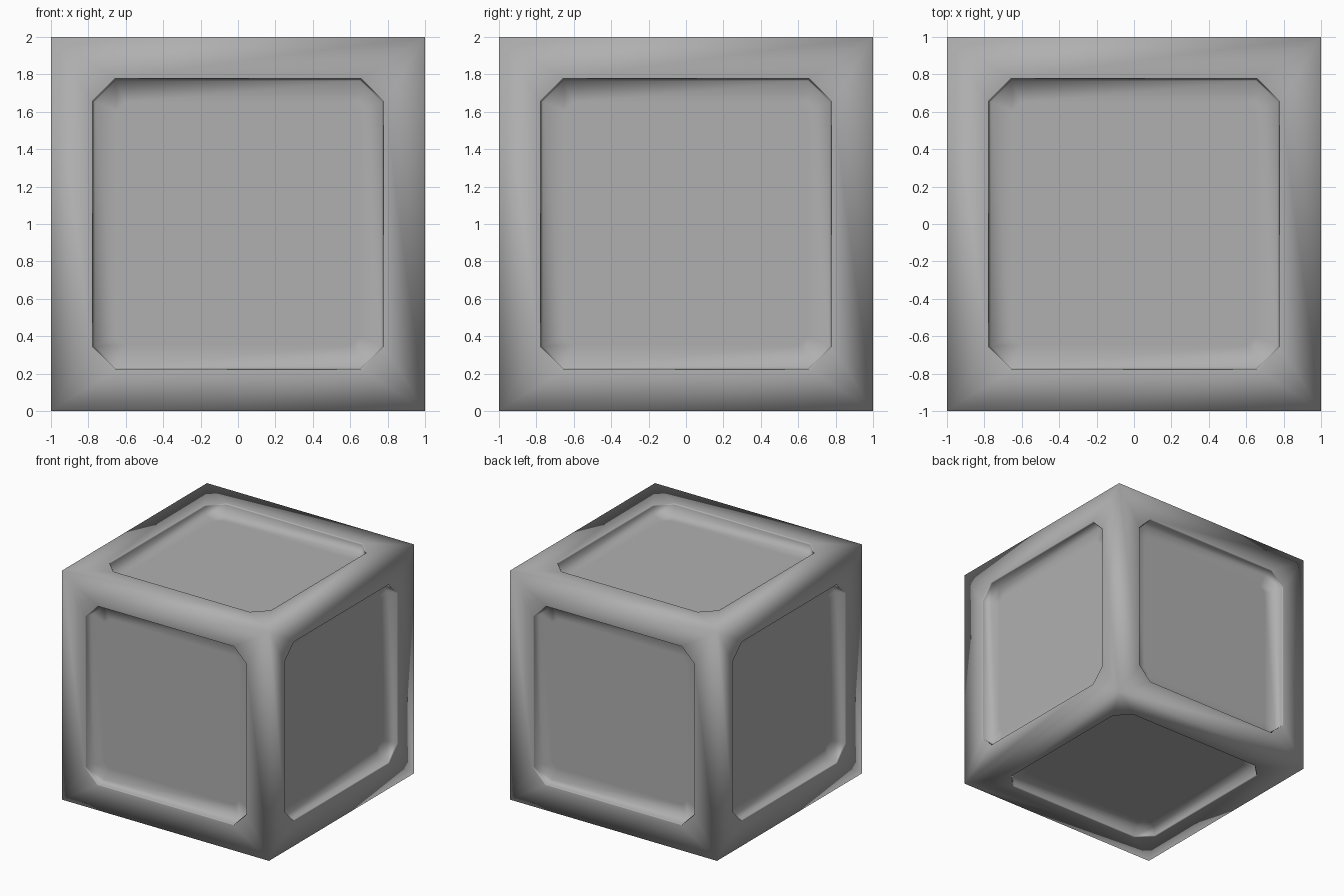
import bpy, bmesh
from math import pi
from mathutils import Matrix, Vector

if "Cube" in bpy.data.objects:
    bpy.data.objects.remove(bpy.data.objects["Cube"])

# Octagon loops of one face: half size, long-side half length, depth
LOOPS = [(0.782, 0.660, 0.0),      # rim of the recess
         (0.776, 0.657, 0.012),    # lip
         (0.766, 0.652, 0.090),    # foot of the wall
         (0.650, 0.604, 0.090)]    # floor border


def octagon(h, s):
    # counter-clockwise from the upper left corner
    return [(-s, h), (-h, s), (-h, -s), (-s, -h),
            (s, -h), (h, -s), (h, s), (s, h)]


def add_panel(bm, rot):
    def put(x, z, depth):
        return bm.verts.new(rot @ Vector((x, -1 + depth, z)))

    corners = [put(x, z, 0) for x, z in ((-1, 1), (-1, -1), (1, -1), (1, 1))]
    rings = [[put(x, z, d) for x, z in octagon(h, s)] for h, s, d in LOOPS]

    def quad(a, b, c, d):
        bm.faces.new((a, b, c))
        bm.faces.new((a, c, d))

    # frame between the square edge and the rim
    rim = rings[0]
    for i in range(4):
        bm.faces.new((rim[2 * i], corners[i], rim[2 * i + 1]))
        quad(corners[i], corners[(i + 1) % 4],
             rim[(2 * i + 2) % 8], rim[2 * i + 1])
    # recess walls and floor border
    for a, b in zip(rings, rings[1:]):
        for i in range(8):
            j = (i + 1) % 8
            quad(a[i], a[j], b[j], b[i])
    # flat floor
    bm.faces.new(rings[-1])


bm = bmesh.new()
for k in range(4):
    add_panel(bm, Matrix.Rotation(k * pi / 2, 3, 'Z'))   # four sides
for sign in (-1, 1):
    add_panel(bm, Matrix.Rotation(sign * pi / 2, 3, 'X'))  # top and bottom

# weld the six faces into one crate standing on the ground
bmesh.ops.remove_doubles(bm, verts=bm.verts, dist=0.0005)
bmesh.ops.translate(bm, verts=bm.verts, vec=(0, 0, 1))
for f in bm.faces:
    f.smooth = True
bm.normal_update()

# area-weighted normals keep the frame and floor looking flat
normals = [sum((f.normal * f.calc_area() for f in v.link_faces),
               Vector()).normalized() for v in bm.verts]

mesh = bpy.data.meshes.new("crate")
bm.to_mesh(mesh)
bm.free()
mesh.normals_split_custom_set_from_vertices(normals)

# darker grey
grey = bpy.data.materials.new("dark_grey")
grey.diffuse_color = (0.434, 0.434, 0.434, 1)
grey.use_nodes = True
grey.node_tree.nodes["Principled BSDF"].inputs["Base Color"].default_value = grey.diffuse_color
mesh.materials.append(grey)

crate = bpy.data.objects.new("crate", mesh)
bpy.context.collection.objects.link(crate)
